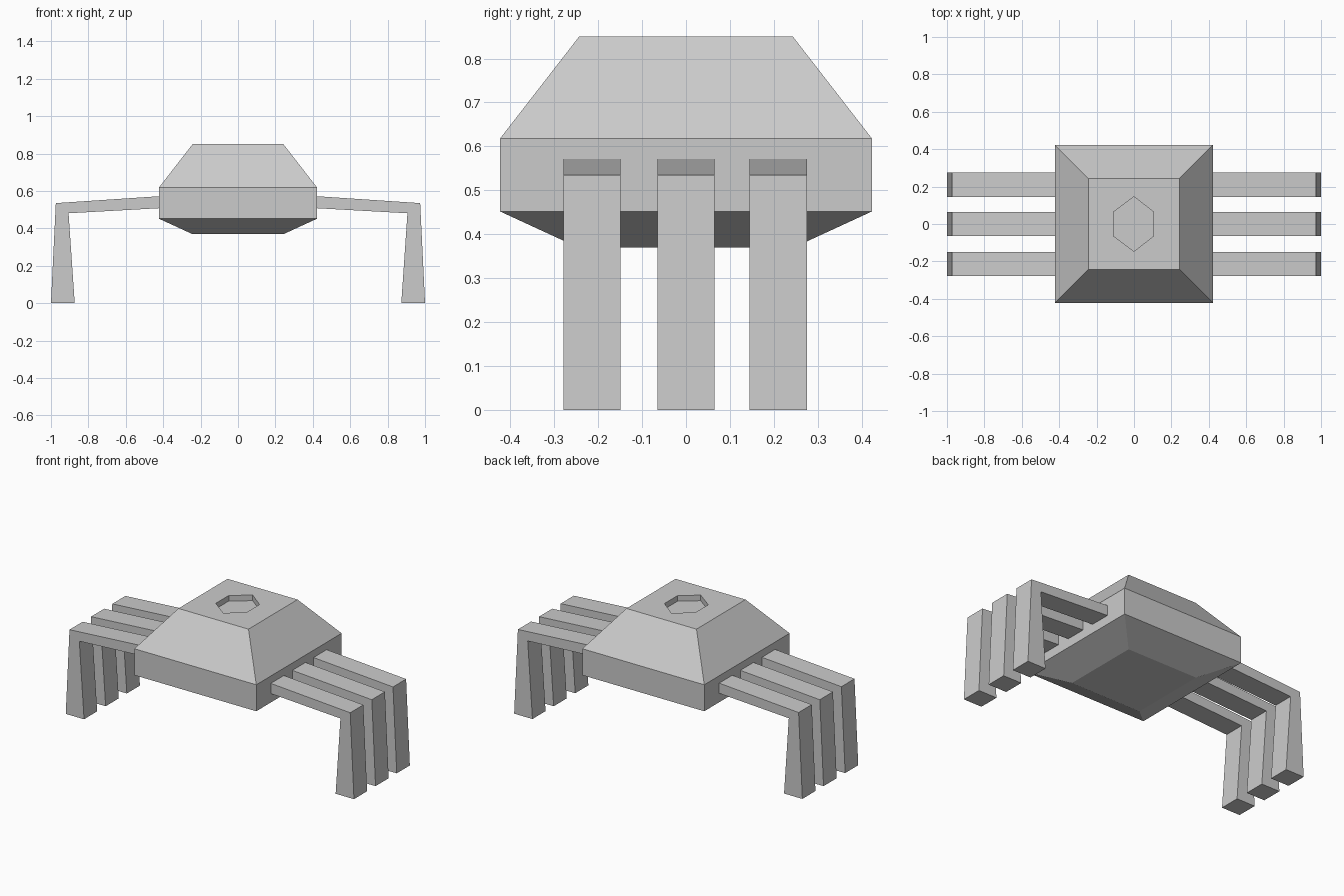
import bpy, bmesh

if "Cube" in bpy.data.objects:
    bpy.data.objects.remove(bpy.data.objects["Cube"])

grey = bpy.data.materials.new("light grey")
grey.diffuse_color = (0.6, 0.6, 0.6, 1)
grey.use_nodes = True
grey.node_tree.nodes["Principled BSDF"].inputs["Base Color"].default_value = grey.diffuse_color


def loft(name, rings):
    """Closed solid through rings that share a point count."""
    bm = bmesh.new()
    loops = [[bm.verts.new(p) for p in ring] for ring in rings]
    n = len(loops[0])
    for a, b in zip(loops, loops[1:]):
        for i in range(n):
            j = (i + 1) % n
            bm.faces.new((a[i], a[j], b[j], b[i]))
    bm.faces.new(loops[0][::-1])
    bm.faces.new(loops[-1])
    bmesh.ops.recalc_face_normals(bm, faces=bm.faces)
    mesh = bpy.data.meshes.new(name)
    bm.to_mesh(mesh)
    bm.free()
    mesh.materials.append(grey)
    obj = bpy.data.objects.new(name, mesh)
    bpy.context.collection.objects.link(obj)
    return obj


# Body: square sections, chamfered above and below
sections = [(0.245, 0.37), (0.423, 0.452), (0.423, 0.618), (0.243, 0.85)]
body = loft("body", [[(-h, -h, z), (h, -h, z), (h, h, z), (-h, h, z)]
                     for h, z in sections])

# Hexagonal socket sunk into the top
hexagon = [(0, -0.146), (0.104, -0.065), (0.104, 0.065),
           (0, 0.146), (-0.109, 0.065), (-0.109, -0.065)]
cutter = loft("socket_cutter", [[(x, y, z) for x, y in hexagon] for z in (0.815, 0.9)])
cutter.hide_render = True
cut = body.modifiers.new("socket", "BOOLEAN")
cut.operation = "DIFFERENCE"
cut.solver = "EXACT"
cut.object = cutter
bpy.context.view_layer.objects.active = body
bpy.ops.object.modifier_apply(modifier=cut.name)
bpy.data.objects.remove(cutter)

# Legs: bent profile, three on each side
profile = [(0.42, 0.572), (0.974, 0.535), (1.0, 0.0),
           (0.873, 0.0), (0.906, 0.481), (0.42, 0.508)]
for side, s in (("left", -1), ("right", 1)):
    for place, y in (("front", -0.214), ("middle", 0.0), ("back", 0.21)):
        loft(f"{side}_{place}_leg",
             [[(s * x, y + d, z) for x, z in profile] for d in (-0.065, 0.065)])
